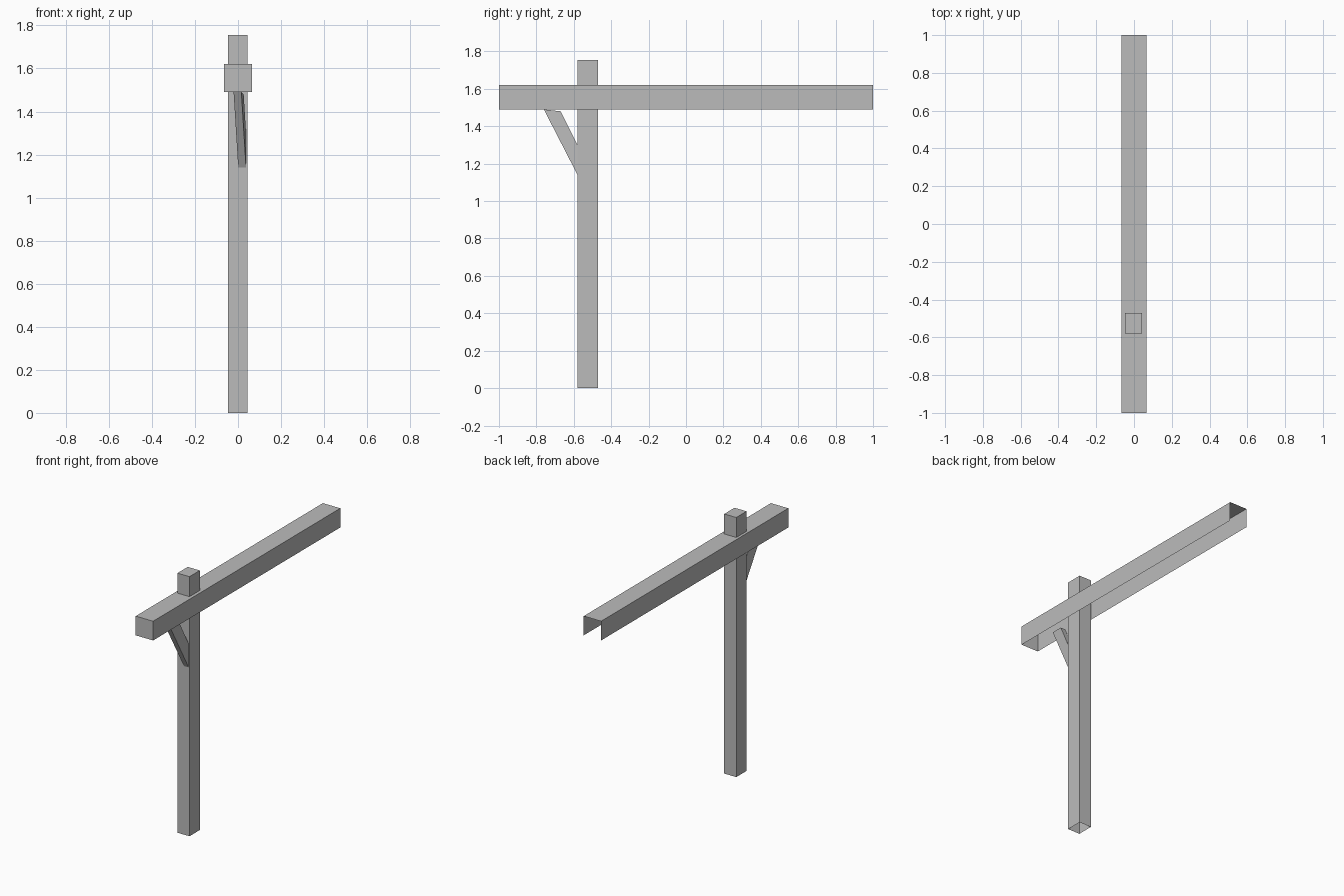
import bpy
import bmesh
from mathutils import Vector

old = bpy.data.objects.get("Cube")
if old:
    bpy.data.objects.remove(old, do_unlink=True)

# One plain grey for the whole sign post
grey = bpy.data.materials.new("plain_grey")
grey.use_nodes = True
colour = (0.5, 0.5, 0.5, 1)
grey.diffuse_color = colour
grey.node_tree.nodes["Principled BSDF"].inputs["Base Color"].default_value = colour


def add_object(name, bm):
    mesh = bpy.data.meshes.new(name)
    bm.to_mesh(mesh)
    bm.free()
    mesh.materials.append(grey)
    obj = bpy.data.objects.new(name, mesh)
    bpy.context.collection.objects.link(obj)
    return obj


def open_box(name, low, high, open_sides):
    """Box between two corners, without the faces that look along open_sides."""
    low, high = Vector(low), Vector(high)
    bm = bmesh.new()
    bmesh.ops.create_cube(bm, size=1)
    bm.normal_update()
    gone = [f for f in bm.faces
            if any(f.normal.dot(Vector(d)) > 0.9 for d in open_sides)]
    bmesh.ops.delete(bm, geom=gone, context='FACES')
    for v in bm.verts:
        v.co = (low + high) / 2 + v.co * (high - low)
    return add_object(name, bm)


DOWN, BACK = (0, 0, -1), (0, 1, 0)

# Upright post, hollow at the foot
open_box("post", (-0.047, -0.58, 0), (0.043, -0.47, 1.755), [DOWN])

# Cross beam, open underneath and at the back end
open_box("beam", (-0.065, -1, 1.49), (0.065, 1, 1.62), [DOWN, BACK])

# Slanted brace: side outline (y, z) extruded across, skewed toward the post
outline = [(-0.76, 1.49), (-0.58, 1.14), (-0.58, 1.30), (-0.67, 1.48)]
bm = bmesh.new()
sides = []
for offset in (-0.018, 0.018):
    sides.append([bm.verts.new((offset + 0.12 * (y + 0.74), y, z))
                  for y, z in outline])
left, right = sides
bm.faces.new(left)
bm.faces.new(right)
for i in range(len(outline)):
    j = (i + 1) % len(outline)
    bm.faces.new((left[i], left[j], right[j], right[i]))
bmesh.ops.recalc_face_normals(bm, faces=bm.faces)
add_object("brace", bm)
